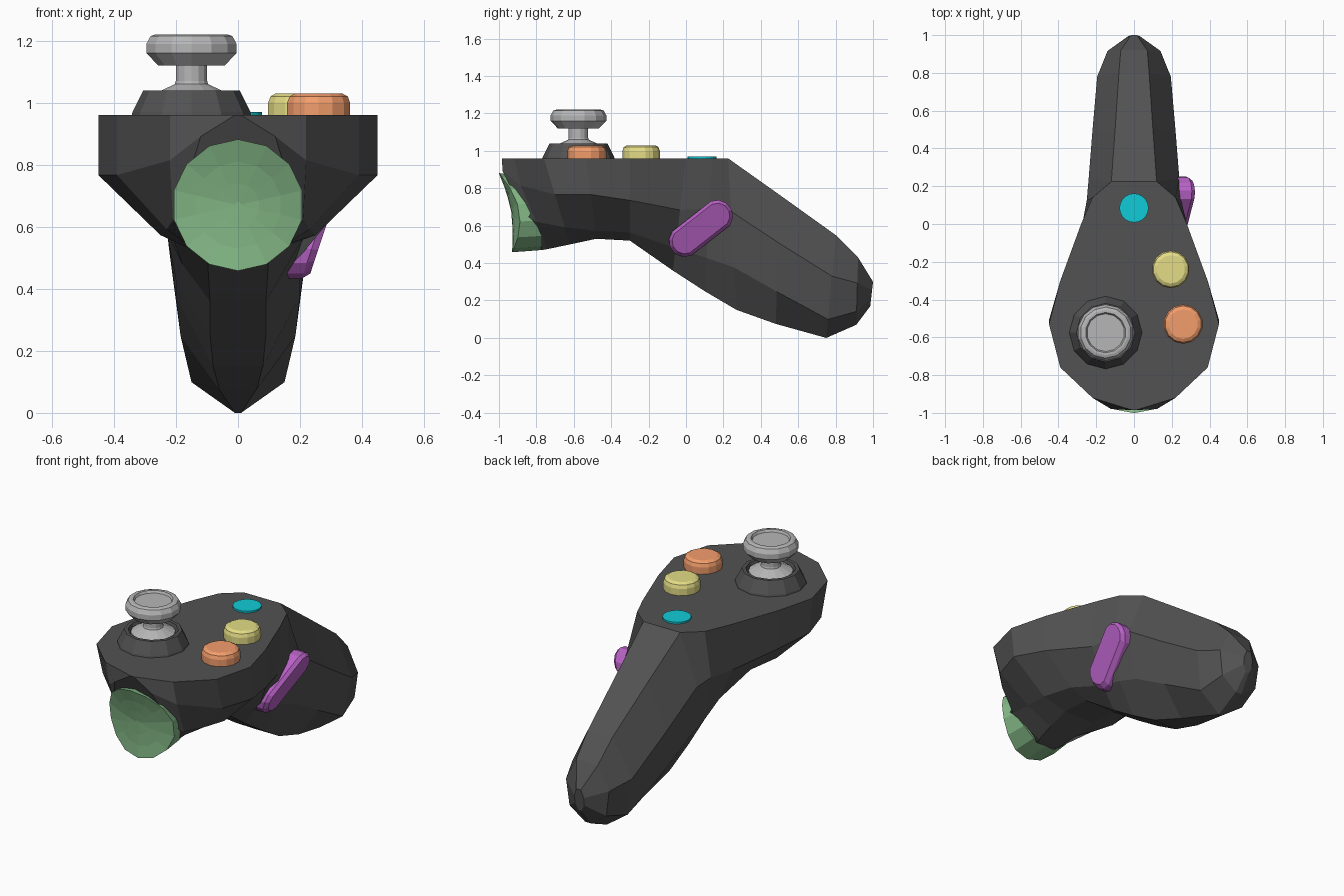
import bpy, bmesh, math

if "Cube" in bpy.data.objects:
    bpy.data.objects.remove(bpy.data.objects["Cube"])


def make(name, verts, faces, color):
    me = bpy.data.meshes.new(name)
    me.from_pydata(verts, [], faces)
    bm = bmesh.new()
    bm.from_mesh(me)
    bmesh.ops.recalc_face_normals(bm, faces=bm.faces)
    bm.to_mesh(me)
    bm.free()
    ob = bpy.data.objects.new(name, me)
    bpy.context.collection.objects.link(ob)
    mat = bpy.data.materials.new(name + "_colour")
    mat.diffuse_color = (*color, 1)
    mat.use_nodes = True
    mat.node_tree.nodes["Principled BSDF"].inputs["Base Color"].default_value = mat.diffuse_color
    me.materials.append(mat)
    return ob


def loft(name, rings, color):
    """Skin equal-sized closed rings and cap both ends."""
    n, verts = len(rings[0]), [p for r in rings for p in r]
    faces = [(i * n + j, i * n + (j + 1) % n, (i + 1) * n + (j + 1) % n, (i + 1) * n + j)
             for i in range(len(rings) - 1) for j in range(n)]
    faces += [tuple(range(n)), tuple(range(len(verts) - n, len(verts)))]
    return make(name, verts, faces, color)


def circle(n, r=1.0):
    return [(r * math.sin(2 * math.pi * k / n), r * math.cos(2 * math.pi * k / n)) for k in range(n)]


def turned(name, cx, cy, profile, n, color):
    return loft(name, [[(cx + x, cy + y, z) for x, y in circle(n, r)] for r, z in profile], color)


def interp(z, table):
    for (z0, y0), (z1, y1) in zip(table, table[1:]):
        if z <= z1:
            break
    return y0 + (y1 - y0) * (z - z0) / (z1 - z0)


DARK, GREY = (0.085, 0.085, 0.085), (0.47, 0.47, 0.47)

# Body: slices from front to tail. Top y,z / bottom y,z / half width at top,
# two side points (half width, fraction down), half width at bottom
slices = [
    (-.985, .96, -.77, .47, .01, .12, .14, .19, .60, .06),
    (-.92, .96, -.74, .475, .22, .22, .30, .21, .70, .07),
    (-.76, .96, -.62, .50, .39, .39, .42, .23, .80, .09),
    (-.53, .96, -.48, .53, .45, .45, .45, .25, .90, .10),
    (-.30, .96, -.30, .52, .39, .39, .51, .21, .90, .10),
    (.00, .96, -.07, .36, .28, .28, .46, .18, .80, .09),
    (.14, .96, .10, .25, .22, .25, .38, .20, .75, .09),
    (.225, .96, .27, .15, .12, .24, .35, .20, .72, .08),
    (.50, .765, .48, .075, .10, .22, .37, .185, .75, .06),
    (.80, .55, .75, .0, .08, .195, .40, .15, .82, .01),
    (.92, .43, .91, .07, .07, .14, .38, .12, .80, .02),
    (1.0, .30, .985, .17, .015, .03, .35, .03, .70, .01),
]
rings = []
for ty, tz, by, bz, w0, w1, t1, w2, t2, w3 in slices:
    lip = .12 if ty < -.9 else 0        # short upright lip above the trigger
    half = [(w, ty + (by - ty) * max(0, (t - lip) / (1 - lip)), tz + (bz - tz) * t)
            for w, t in ((w0, 0), (w1, t1), (w2, t2), (w3, 1))]
    rings.append(half + [(-x, y, z) for x, y, z in reversed(half)])
loft("body", rings, DARK)

# Trigger: round saddle, hollow from top to bottom and bulging across
front = [(.46, -.93), (.56, -.925), (.68, -.935), (.78, -.96), (.88, -1.0)]
back = [(.46, -.77), (.55, -.77), (.88, -.94)]
rings = []
for r, table, k in ((.15, back, 0), (.20, back, 0), (.212, front, 1),
                    (.14, front, 1), (.07, front, 1), (.01, front, 1)):
    rings.append([(x, interp(.67 + z, table) + k * x * x, .67 + z) for x, z in circle(14, r)])
loft("trigger", rings, (.24, .50, .25))

# Thumbstick with its socket
turned("stick_socket", -.15, -.575, [(.195, .95), (.19, .97), (.155, 1.04), (.135, 1.04), (.12, 1.0)], 12, DARK)
turned("thumbstick", -.15, -.575,
       [(.12, 1.0), (.12, 1.03), (.055, 1.06), (.052, 1.07), (.052, 1.12), (.11, 1.12), (.149, 1.16),
        (.149, 1.19), (.135, 1.215), (.12, 1.22), (.107, 1.22), (.10, 1.207)], 14, GREY)

# Face buttons
for name, cx, cy, r, col in (("upper_button", .195, -.24, .10, (.78, .72, .24)),
                             ("lower_button", .26, -.53, .104, (.90, .34, .15))):
    turned(name, cx, cy, [(r, .95), (r, 1.0), (r * .93, 1.02), (r * .75, 1.03)], 14, col)
turned("menu_button", 0, .085, [(.077, .95), (.077, .97)], 20, (.005, .60, .68))

# Grip button: tilted capsule lying on the right side of the handle
ang = math.radians(38)
rings = []
for r, dx in ((.085, -.09), (.085, -.012), (.068, .01)):
    ring = []
    for k in range(12):
        a = math.radians(-75 + 30 * k)
        u = r * math.cos(a) + math.copysign(.11, math.cos(a))
        v = r * math.sin(a)
        y = .08 + u * math.cos(ang) - v * math.sin(ang)
        z = .585 + u * math.sin(ang) + v * math.cos(ang)
        ring.append((.268 + dx + .33 * (z - .585), y, z))
    rings.append(ring)
loft("grip_button", rings, (.47, .12, .55))
